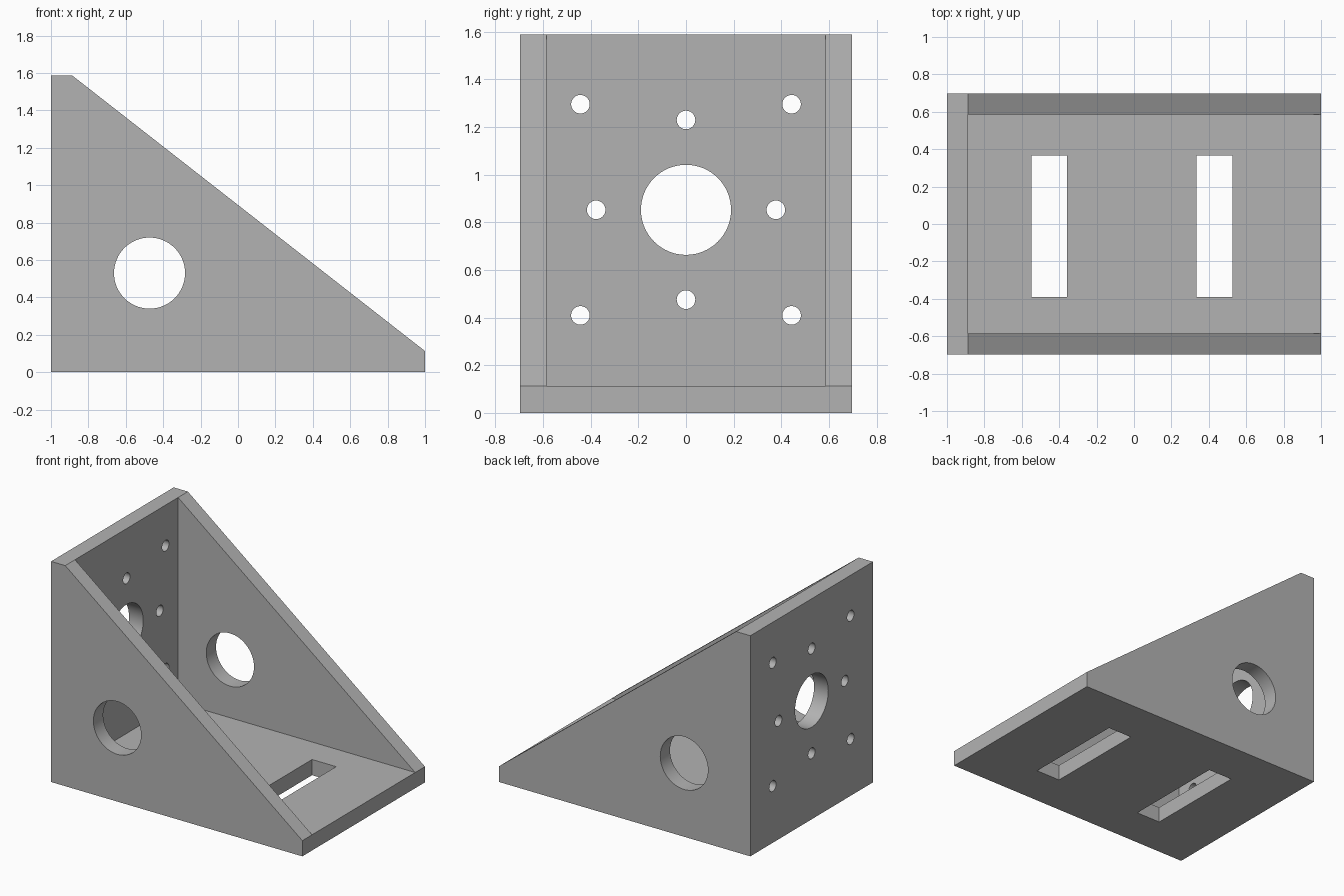
import bpy
import bmesh
from math import radians
from mathutils import Matrix, Vector

WALL = 0.113      # plate thickness
HALF_W = 0.697    # half of the width in y
HEIGHT = 1.587

cube = bpy.data.objects.get("Cube")
if cube:
    bpy.data.objects.remove(cube, do_unlink=True)

grey = bpy.data.materials.new("plain grey")
grey.use_nodes = True
colour = (0.45, 0.45, 0.45, 1.0)
grey.diffuse_color = colour
grey.node_tree.nodes["Principled BSDF"].inputs["Base Color"].default_value = colour


def add_object(name, bm):
    bmesh.ops.recalc_face_normals(bm, faces=bm.faces)
    mesh = bpy.data.meshes.new(name)
    bm.to_mesh(mesh)
    bm.free()
    mesh.materials.append(grey)
    obj = bpy.data.objects.new(name, mesh)
    bpy.context.collection.objects.link(obj)
    return obj


def prism(name, profile, half_width):
    """Extrude an xz profile symmetrically along y."""
    bm = bmesh.new()
    face = bm.faces.new([bm.verts.new((x, -half_width, z)) for x, z in profile])
    new = bmesh.ops.extrude_face_region(bm, geom=[face])["geom"]
    verts = [v for v in new if isinstance(v, bmesh.types.BMVert)]
    bmesh.ops.translate(bm, verts=verts, vec=(0, 2 * half_width, 0))
    return add_object(name, bm)


def box(name, low, high):
    low, high = Vector(low), Vector(high)
    bm = bmesh.new()
    bmesh.ops.create_cube(bm, size=1, matrix=Matrix.Translation((low + high) / 2)
                          @ Matrix.Diagonal((*(high - low), 1)))
    return add_object(name, bm)


def drill(name, centre, radius, length, axis, segments):
    bm = bmesh.new()
    turn = Matrix.Rotation(radians(90), 4, axis)
    bmesh.ops.create_cone(bm, cap_ends=True, segments=segments, radius1=radius,
                          radius2=radius, depth=length,
                          matrix=Matrix.Translation(centre) @ turn)
    return add_object(name, bm)


# Wedge body, then the open space between the two side walls
bracket = prism("angle_bracket", [(-1, 0), (1, 0), (1, WALL),
                                  (WALL - 1, HEIGHT), (-1, HEIGHT)], HALF_W)
inner = HALF_W - WALL + 0.002
cutters = [box("inside_cutter", (WALL - 1, -inner, WALL), (1.5, inner, 2))]

# Round openings through both side walls
cutters.append(drill("side_hole_cutter", (-0.473, 0, 0.53), 0.19, 2, "X", 64))

# Motor bore and its ring of screw holes in the back plate
mid_z = 0.852
cutters.append(drill("bore_cutter", (-1, 0, mid_z), 0.189, 0.5, "Y", 64))
for i in (-1, 0, 1):
    for j in (-1, 0, 1):
        if i or j:
            reach = 0.443 if i and j else 0.377
            cutters.append(drill("screw_hole_cutter",
                                 (-1, i * reach, mid_z + j * reach),
                                 0.039, 0.5, "Y", 32))

# Slots in the base plate
for x in (-0.453, 0.43):
    cutters.append(box("slot_cutter", (x - 0.096, -0.39, -0.1), (x + 0.096, 0.365, 0.2)))

bpy.ops.object.select_all(action="DESELECT")
bpy.context.view_layer.objects.active = bracket
bracket.select_set(True)
for cutter in cutters:
    cutter.hide_render = True
    mod = bracket.modifiers.new("cut", "BOOLEAN")
    mod.operation = "DIFFERENCE"
    mod.solver = "EXACT"
    mod.object = cutter
    bpy.ops.object.modifier_apply(modifier=mod.name)
    bpy.data.objects.remove(cutter, do_unlink=True)

bpy.ops.object.shade_smooth_by_angle(angle=radians(30))
